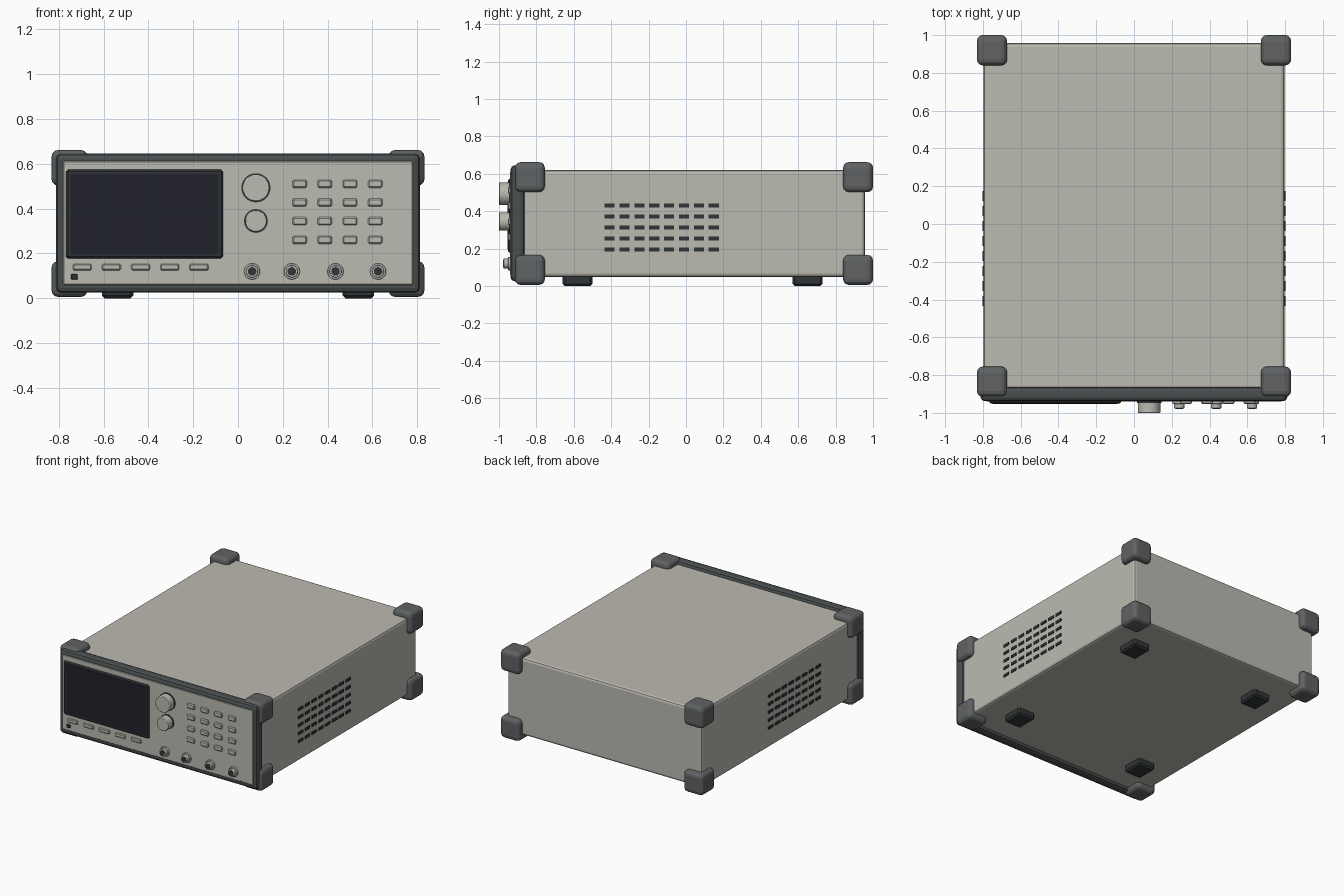
import bpy
import math

old = bpy.data.objects.get("Cube")
if old:
    bpy.data.objects.remove(old, do_unlink=True)


def material(name, r, g, b):
    m = bpy.data.materials.new(name)
    m.use_nodes = True
    m.diffuse_color = (r, g, b, 1)
    m.node_tree.nodes["Principled BSDF"].inputs["Base Color"].default_value = (r, g, b, 1)
    return m


BEIGE = material("warm grey", 0.50, 0.49, 0.44)
BUMPER = material("bumper grey", 0.115, 0.122, 0.125)
BEZEL = material("bezel grey", 0.068, 0.078, 0.08)
DARK = material("dark grey", 0.03, 0.036, 0.038)
SCREEN = material("screen navy", 0.015, 0.015, 0.025)
METAL = material("connector metal", 0.48, 0.48, 0.45)


def finish(ob, name, mat, bevel, segments):
    ob.name = name
    ob.data.materials.append(mat)
    if bevel:
        mod = ob.modifiers.new("Bevel", "BEVEL")
        mod.width = bevel
        mod.segments = segments
        mod.limit_method = "ANGLE"
    return ob


def box(name, mat, x, y, z, bevel=0, segments=2):
    """Box spanning the (low, high) pairs x, y and z."""
    spans = (x, y, z)
    bpy.ops.mesh.primitive_cube_add(size=1, location=[(a + b) / 2 for a, b in spans])
    ob = bpy.context.object
    ob.scale = [b - a for a, b in spans]
    bpy.ops.object.transform_apply(location=False, rotation=False, scale=True)
    return finish(ob, name, mat, bevel, segments)


def around(c, size):
    return (c - size / 2, c + size / 2)


def disc(name, mat, x, z, radius, y_front, y_back, bevel=0):
    """Cylinder pointing out of the front panel."""
    bpy.ops.mesh.primitive_cylinder_add(
        vertices=32, radius=radius, depth=y_back - y_front,
        location=(x, (y_front + y_back) / 2, z), rotation=(math.pi / 2, 0, 0))
    bpy.ops.object.shade_smooth_by_angle(angle=math.radians(35))
    return finish(bpy.context.object, name, mat, bevel, 2)


# Case
box("case", BEIGE, (-0.797, 0.797), (-0.88, 0.957), (0.048, 0.62), 0.018)

# Front bezel: a beveled block with a shallow inset front panel
box("front_bezel", BEZEL, (-0.812, 0.812), (-0.938, -0.862), (0.025, 0.645), 0.022, 2)
box("front_panel", BEIGE, (-0.78, 0.78), (-0.941, -0.92), (0.06, 0.612), 0.003, 1)

# Rounded bumpers on all eight corners
for sx, side in ((-1, "right"), (1, "left")):
    for y, end in (((-0.915, -0.755), "front"), ((0.84, 1.0), "back")):
        for z, level in (((0.006, 0.166), "lower"), ((0.502, 0.662), "upper")):
            box(f"bumper_{end}_{side}_{level}", BUMPER,
                sorted((sx * 0.672, sx * 0.832)), y, z, 0.03, 3)
    # Feet
    for cy, end in ((-0.58, "front"), (0.65, "back")):
        box(f"foot_{end}_{side}", DARK, around(sx * 0.537, 0.14),
            around(cy, 0.16), (0, 0.06), 0.012, 1)
    # Side vent slots
    for row in range(5):
        for col in range(8):
            box(f"vent_{side}_{row}_{col}", DARK, around(sx * 0.797, 0.012),
                around(-0.408 + col * 0.0795, 0.054), around(0.195 + row * 0.059, 0.02))

# Display
box("display_frame", DARK, (-0.767, -0.068), (-0.951, -0.93), (0.178, 0.574), 0.008, 1)
box("display_screen", SCREEN, (-0.748, -0.087), (-0.954, -0.945), (0.196, 0.555))

# Soft keys under the display and the power button
for i in range(5):
    box(f"soft_key_{i}", BEIGE, around(-0.695 + i * 0.1302, 0.084),
        (-0.951, -0.935), around(0.139, 0.028), 0.005, 1)
box("power_button", DARK, around(-0.73, 0.028), (-0.949, -0.935), around(0.096, 0.026), 0.003, 1)

# Keypad
for row in range(4):
    for col in range(4):
        box(f"keypad_key_{row}_{col}", BEIGE, around(0.275 + col * 0.1125, 0.064),
            (-0.953, -0.935), around(0.261 + row * 0.0833, 0.036), 0.006, 1)

# Rotary knobs on dark collars
for name, z, radius in (("large_knob", 0.493, 0.06), ("small_knob", 0.345, 0.048)):
    disc(name + "_collar", DARK, 0.08, z, radius + 0.005, -0.947, -0.93)
    disc(name, BEIGE, 0.08, z, radius, -1.0, -0.93, 0.004)

# Round connectors
for i, x in enumerate((0.063, 0.24, 0.435, 0.625)):
    disc(f"connector_flange_{i}", METAL, x, 0.12, 0.036, -0.952, -0.93, 0.003)
    disc(f"connector_barrel_{i}", METAL, x, 0.12, 0.027, -0.976, -0.93, 0.003)
    disc(f"connector_socket_{i}", DARK, x, 0.12, 0.019, -0.979, -0.95)
